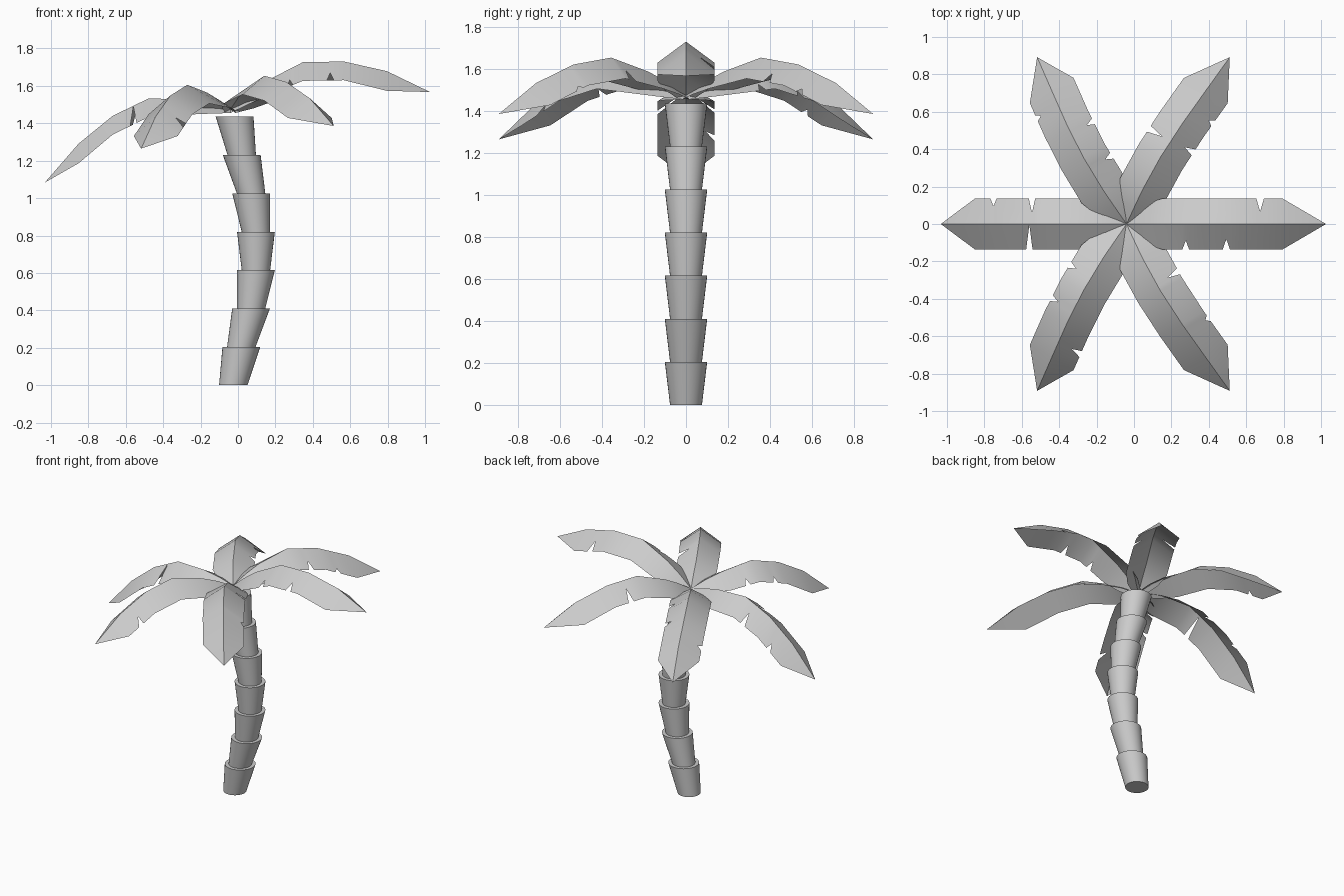
import bpy, bmesh, math
from mathutils import Vector

if "Cube" in bpy.data.objects:
    bpy.data.objects.remove(bpy.data.objects["Cube"])


def finish(name, bm):
    bmesh.ops.remove_doubles(bm, verts=bm.verts, dist=0.0005)
    me = bpy.data.meshes.new(name)
    bm.to_mesh(me)
    bm.free()
    ob = bpy.data.objects.new(name, me)
    bpy.context.collection.objects.link(ob)
    bpy.ops.object.select_all(action='DESELECT')
    ob.select_set(True)
    bpy.context.view_layer.objects.active = ob
    bpy.ops.object.shade_smooth_by_angle(angle=math.radians(35))
    return ob


# Trunk: seven flared, sheared segments stacked along a bowed line
centres = [-0.025, 0.018, 0.07, 0.096, 0.096, 0.07, 0.02, -0.018]
STEP, SIDES = 0.205, 32
for i in range(7):
    bm = bmesh.new()
    rings = []
    for k, radius in ((0, 0.076), (1, 0.101)):
        rings.append([bm.verts.new((centres[i + k] + radius * math.cos(2 * math.pi * s / SIDES),
                                    radius * math.sin(2 * math.pi * s / SIDES),
                                    (i + k) * STEP)) for s in range(SIDES)])
    for s in range(SIDES):
        t = (s + 1) % SIDES
        bm.faces.new((rings[0][s], rings[0][t], rings[1][t], rings[1][s]))
    bm.faces.new(rings[0][::-1])
    bm.faces.new(rings[1])
    finish(f"trunk_segment_{i + 1}", bm)

# Frond profile rows: distance, ridge height, x lean, half width, edge drop
PROFILE = [
    (0.0, 1.475, -0.04, 0.03, 0.02),
    (0.1, 1.53, -0.05, 0.10, 0.055),
    (0.206, 1.575, -0.06, 0.135, 0.08),
    (0.412, 1.63, -0.065, 0.135, 0.10),
    (0.618, 1.585, -0.052, 0.135, 0.10),
    (0.824, 1.485, -0.028, 0.135, 0.105),
    (1.03, 1.325, -0.003, 0.0, 0.0),
]


def sample(r):
    for a, b in zip(PROFILE, PROFILE[1:]):
        if r <= b[0] + 1e-6:
            t = (r - a[0]) / (b[0] - a[0])
            return [p + (q - p) * t for p, q in zip(a, b)]


def frond(name, angle, left_cuts, right_cuts):
    c, s = math.cos(math.radians(angle)), math.sin(math.radians(angle))
    tilt = 0.235 * c * abs(c)
    bm = bmesh.new()
    for side, cuts in ((1, left_cuts), (-1, right_cuts)):
        # Torn leaf edge: each cut adds a narrow V to the outline
        rows = {p[0]: 0.0 for p in PROFILE}
        for r, depth in cuts:
            rows.update({r - 0.018: 0.0, r: depth, r + 0.018: 0.0})
        prev = None
        for r in sorted(rows):
            _, h, lean, w, drop = sample(r)
            keep = 1 - rows[r]
            ridge = Vector((r * c + lean, r * s, h + tilt * r))
            edge = ridge + Vector((-s * side * w, c * side * w, -drop)) * keep
            if prev:
                pts = [prev[0], ridge, edge, prev[1]]
                if (ridge - edge).length < 1e-5:
                    pts.pop(2)
                if side < 0:
                    pts.reverse()
                pts.reverse()
                f = bm.faces.new([bm.verts.new(p) for p in pts])
                f.normal_update()
                if f.normal.z < 0:
                    f.normal_flip()
            prev = (ridge, edge)
    finish(name, bm)


# Crown of six drooping fronds
frond("frond_right", 0, [(0.715, 0.5)], [(0.34, 0.35), (0.55, 0.4)])
frond("frond_back_right", 60, [(0.51, 0.6)], [(0.52, 0.4), (0.70, 0.2)])
frond("frond_back_left", 120, [(0.73, 0.2)], [(0.344, 0.3), (0.556, 0.3)])
frond("frond_left", 180, [(0.50, 0.97)], [(0.485, 0.55), (0.71, 0.3)])
frond("frond_front_left", 240, [(0.725, 0.4)], [(0.33, 0.3), (0.535, 0.3)])
frond("frond_front_right", 300, [(0.37, 0.5), (0.66, 0.15)], [])
